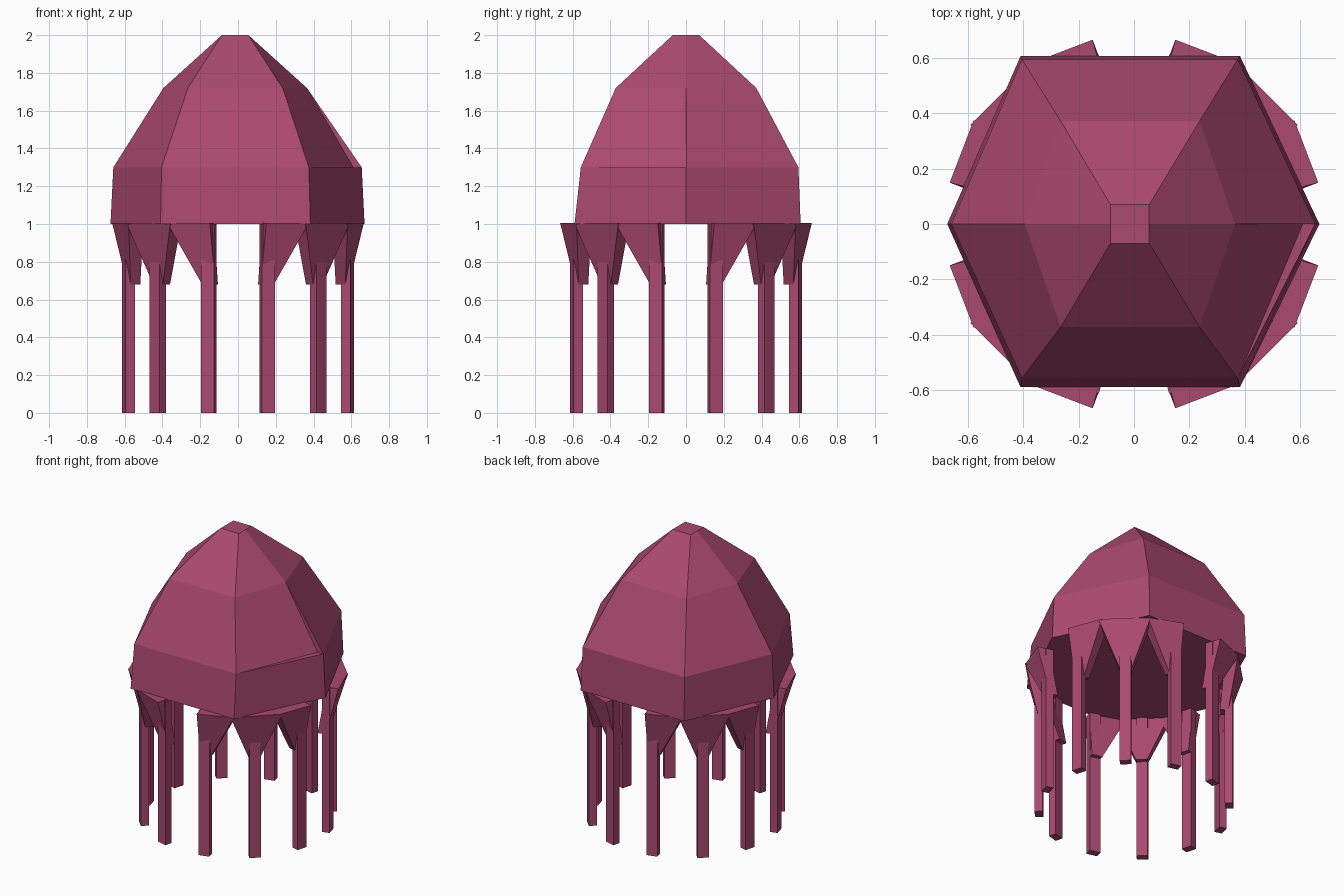
import bpy
import bmesh
from math import radians
from mathutils import Matrix, Vector

cube = bpy.data.objects.get("Cube")
if cube:
    bpy.data.objects.remove(cube, do_unlink=True)

# Single plum colour
plum = bpy.data.materials.new("plum")
plum.use_nodes = True
COLOUR = (0.41, 0.067, 0.16, 1)
plum.diffuse_color = COLOUR
plum.node_tree.nodes["Principled BSDF"].inputs["Base Color"].default_value = COLOUR


def finish(bm, name):
    bmesh.ops.recalc_face_normals(bm, faces=bm.faces)
    mesh = bpy.data.meshes.new(name)
    bm.to_mesh(mesh)
    bm.free()
    mesh.materials.append(plum)
    obj = bpy.data.objects.new(name, mesh)
    bpy.context.collection.objects.link(obj)
    return obj


def prism(name, lower, upper, angle):
    """Block between two four-point rings of (radial, tangential, z), turned about z."""
    bm = bmesh.new()
    lo, up = ([bm.verts.new(p) for p in ring] for ring in (lower, upper))
    bm.faces.new(lo[::-1])
    bm.faces.new(up)
    for i in range(4):
        j = (i + 1) % 4
        bm.faces.new((lo[i], lo[j], up[j], up[i]))
    bm.transform(Matrix.Rotation(angle, 4, 'Z'))
    return finish(bm, name)


# Dome: six-sided rings, each (z, right x, left x, corner right x, corner left x, front y, back y)
rings = [
    (1.0, 0.67, -0.675, 0.383, -0.41, -0.59, 0.607),
    (1.3, 0.655, -0.66, 0.375, -0.405, -0.557, 0.595),
    (1.72, 0.365, -0.395, 0.237, -0.265, -0.372, 0.372),
    (2.0, 0.055, -0.085, 0.055, -0.085, -0.07, 0.07),
]
bm = bmesh.new()
levels = []
for z, xr, xl, cr, cl, yf, yb in rings:
    outline = [(xr, 0), (cr, yb), (cl, yb), (xl, 0), (cl, yf), (cr, yf)]
    levels.append([bm.verts.new((x, y, z)) for x, y in outline])
notch = bm.verts.new((0.61, 0, 1.3))
for k in range(3):
    a, b = levels[k], levels[k + 1]
    for i in range(6):
        j = (i + 1) % 6
        if k == 1 and i == 5:
            # Slightly sunken panel with a thin ledge
            bm.faces.new((a[5], notch, b[0], b[5]))
            bm.faces.new((a[5], a[0], notch))
            bm.faces.new((notch, a[0], b[0]))
        else:
            bm.faces.new((a[i], a[j], b[j], b[i]))
bm.faces.new(levels[0][::-1])
bm.faces.new(levels[3])
finish(bm, "dome")


# Legs and their flared brackets, three to each quadrant
def ring(r0, r1, t0, t1, z, skew=0.0):
    return [Vector(p) for p in ((r0, t0, z), (r1, t0, z), (r1 - skew, t1, z), (r0 - skew, t1, z))]


for quadrant in range(4):
    for step in range(3):
        angle = radians(90 * quadrant + 15 + 30 * step)
        leg = ring(0.575, 0.625, -0.036, 0.036, 0)
        prism("leg", leg, [p + Vector((0, 0, 1)) for p in leg], angle)

        foot = ring(0.545, 0.598, -0.036, 0.036, 0.68)
        if step == 1:
            head = ring(0.59, 0.672, -0.165, 0.165, 1.004)
        else:
            head = ring(0.60, 0.682, -0.028, 0.212, 1.004, 0.025)
        if step == 2:
            for p in foot + head:
                p.y = -p.y
        prism("leg_bracket", foot, head, angle)
